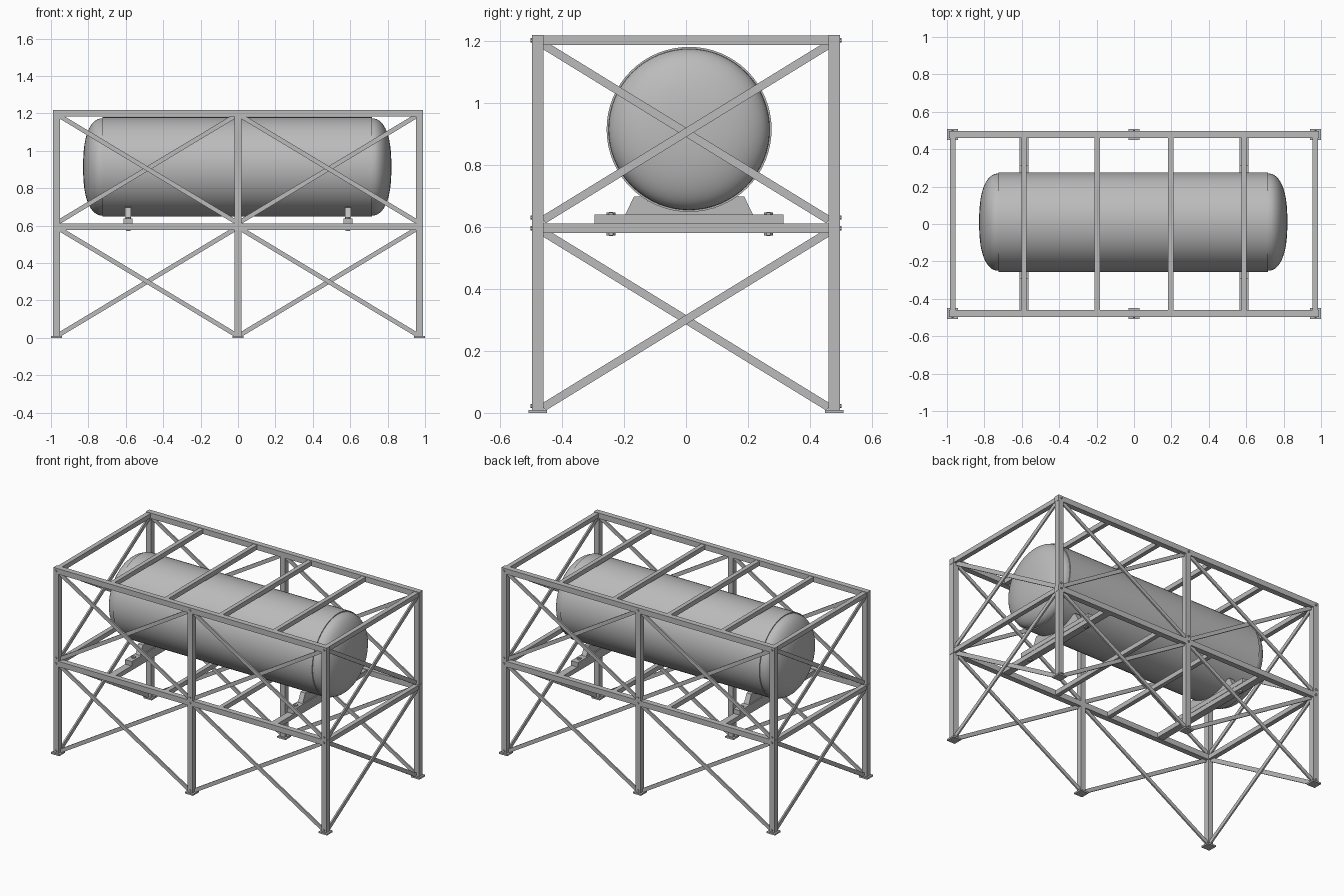
import bpy, bmesh, math
from mathutils import Vector

cube = bpy.data.objects.get("Cube")
if cube:
    bpy.data.objects.remove(cube, do_unlink=True)

steel = bpy.data.materials.new("grey steel")
steel.use_nodes = True
GREY = (0.5, 0.5, 0.5, 1)
steel.diffuse_color = GREY
steel.node_tree.nodes["Principled BSDF"].inputs["Base Color"].default_value = GREY


def finish(name, bm):
    bmesh.ops.recalc_face_normals(bm, faces=bm.faces)
    mesh = bpy.data.meshes.new(name)
    bm.to_mesh(mesh)
    bm.free()
    mesh.materials.append(steel)
    obj = bpy.data.objects.new(name, mesh)
    bpy.context.collection.objects.link(obj)
    return obj


def box(name, center, size):
    bm = bmesh.new()
    bmesh.ops.create_cube(bm, size=1)
    bmesh.ops.scale(bm, vec=size, verts=bm.verts)
    bmesh.ops.translate(bm, vec=center, verts=bm.verts)
    return finish(name, bm)


def bar(name, a, b, width, depth):
    """Flat bar from a to b, its width lying in the vertical plane through both."""
    a, b = Vector(a), Vector(b)
    along = (b - a).normalized()
    side = along.cross(Vector((0, 0, 1))).normalized()
    up = side.cross(along)
    bm = bmesh.new()
    bmesh.ops.create_cube(bm, size=1)
    for v in bm.verts:
        c = v.co.copy()
        v.co = (a + b) / 2 + along * c.x * (b - a).length + side * c.y * depth + up * c.z * width
    return finish(name, bm)


def bolt(name, center, radius, length, axis):
    bm = bmesh.new()
    bmesh.ops.create_cone(bm, cap_ends=True, segments=6, radius1=radius, radius2=radius, depth=length)
    obj = finish(name, bm)
    obj.location = center
    if axis == "Y":
        obj.rotation_euler.x = math.pi / 2
    return obj


PX, PY = 0.97, 0.478        # post positions
TOP, MID = 1.201, 0.595     # beam levels
POST = 0.036

# Posts, base plates and joint bolts
for x in (-PX, 0, PX):
    for s in (-1, 1):
        box("post", (x, s * PY, TOP / 2), (POST, POST, TOP))
        box("base_plate", (x, s * PY, 0.005), (0.06, 0.06, 0.01))
        for z in (0.022, MID, 0.63, TOP):
            bolt("joint_bolt", (x, s * 0.495, z), 0.007, 0.014, "Y")

# Long beams and cross beams on both levels
for level, z in (("top", TOP), ("middle", MID)):
    for s in (-1, 1):
        box(level + "_long_beam", (0, s * PY, z), (1.98, POST, POST))
        box(level + "_end_beam", (s * PX, 0, z), (0.03, 2 * PY, 0.03))
        for x in (0.197, 0.588):
            wide = 0.046 if level == "middle" and x > 0.5 else 0.028
            box(level + "_cross_beam", (s * x, 0, z), (wide, 2 * PY, 0.03))

# Crossed braces: two bays on each long side, one on each end
for low, high in ((0.018, 0.583), (0.622, 1.187)):
    for s in (-1, 1):
        for flip in (-1, 1):
            z1, z2 = (low, high) if flip > 0 else (high, low)
            off = flip * 0.005
            for x1, x2 in ((-0.955, -0.015), (0.015, 0.955)):
                y = s * PY + off
                bar("side_brace", (x1, y, z1), (x2, y, z2), 0.024, 0.01)
            x = s * PX + off
            bar("end_brace", (x, -0.46, z1), (x, 0.46, z2), 0.026, 0.01)

# Tank: lathe profile (distance along axis, radius) with domed ends and weld seams
CY, CZ, R = 0.01, 0.914, 0.266
dome = [(0.72 + 0.104 * math.sin(t) ** 0.9, 0.26 * math.cos(t) ** 0.8)
        for t in (math.radians(a) for a in range(0, 90, 6))]
half = [(0.72, R)] + dome + [(0.824, 0)]
profile = [(-x, r) for x, r in reversed(half)] + half
bm = bmesh.new()
verts = [bm.verts.new((x - 0.004, CY, CZ + r)) for x, r in profile]
edges = [bm.edges.new(pair) for pair in zip(verts, verts[1:])]
bmesh.ops.spin(bm, geom=verts + edges, cent=(0, CY, CZ), axis=(1, 0, 0),
               angle=2 * math.pi, steps=64)
bmesh.ops.remove_doubles(bm, verts=bm.verts, dist=0.0005)
tank = finish("tank", bm)
bpy.context.view_layer.objects.active = tank
tank.select_set(True)
bpy.ops.object.shade_smooth_by_angle(angle=math.radians(35))

# Saddles under the tank: base bar, tapered cradle and hold-down bolts
for x in (-0.588, 0.588):
    box("saddle_base", (x, CY, 0.624), (0.05, 0.61, 0.03))
    bm = bmesh.new()
    outline = [(-0.207, 0.637), (0.207, 0.637), (0.178, 0.697)]
    arc = [(R * math.sin(a), CZ - R * math.cos(a))
           for a in (math.radians(d) for d in range(36, -37, -6))]
    face = bm.faces.new([bm.verts.new((x - 0.017, CY + y, z))
                         for y, z in outline + arc + [(-0.178, 0.697)]])
    ext = bmesh.ops.extrude_face_region(bm, geom=[face])
    bmesh.ops.translate(bm, vec=(0.034, 0, 0),
                        verts=[g for g in ext["geom"] if isinstance(g, bmesh.types.BMVert)])
    finish("saddle_cradle", bm)
    for y in (-0.242, 0.266):
        bolt("saddle_bolt", (x, y, 0.609), 0.007, 0.076, "Z")
        for z in (0.642, 0.576):
            bolt("saddle_nut", (x, y, z), 0.014, 0.008, "Z")
